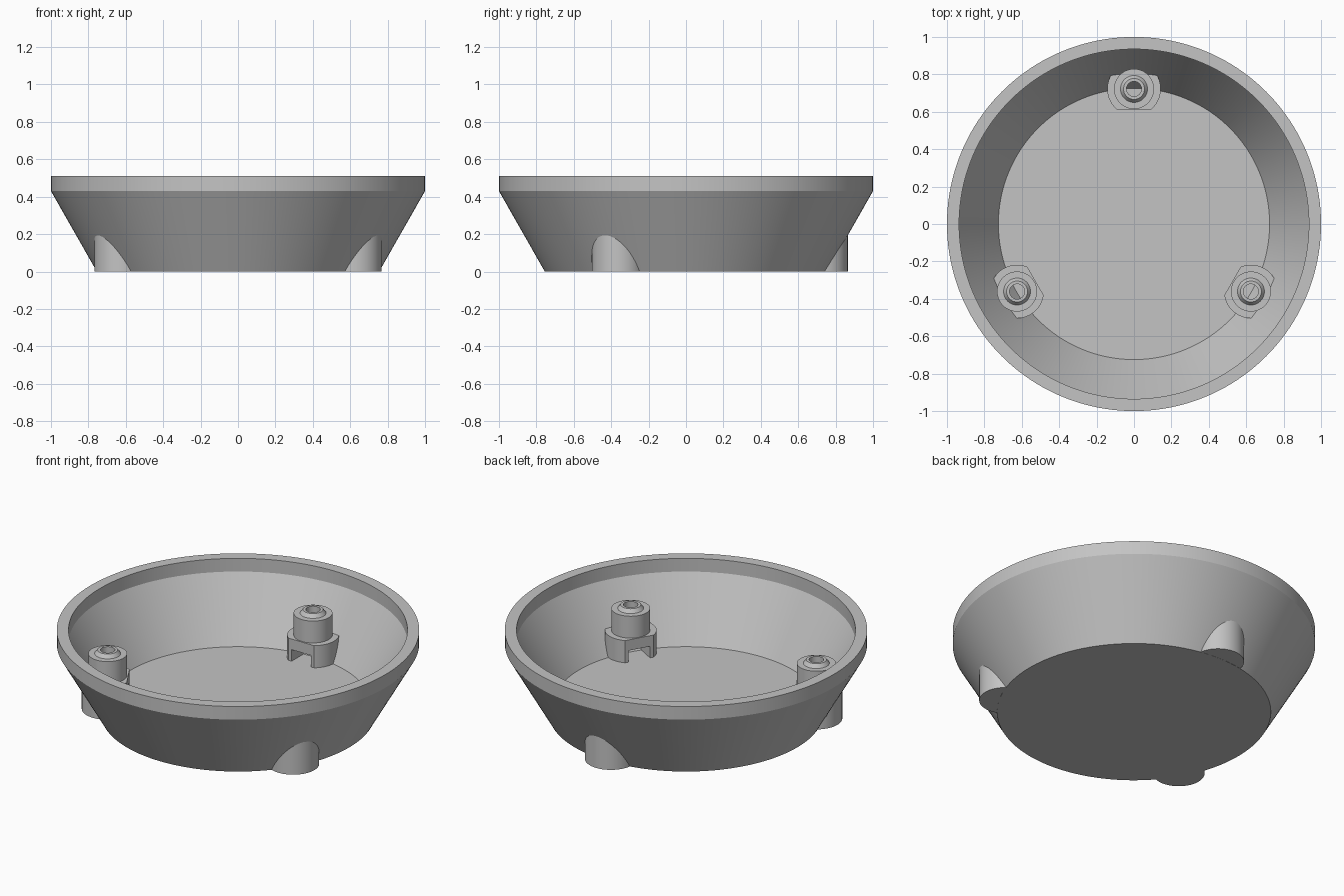
import bpy
import bmesh
from math import cos, sin, pi, radians
from mathutils import Matrix, Vector

cube = bpy.data.objects.get("Cube")
if cube:
    bpy.data.objects.remove(cube, do_unlink=True)

grey = bpy.data.materials.new("plain grey")
grey.use_nodes = True
COLOUR = (0.55, 0.55, 0.55, 1)
grey.diffuse_color = COLOUR
grey.node_tree.nodes["Principled BSDF"].inputs["Base Color"].default_value = COLOUR

POST_R = 0.722      # distance of the posts from the centre
FLOOR = 0.07        # height of the bowl floor


def finish(bm, name):
    bmesh.ops.remove_doubles(bm, verts=bm.verts, dist=1e-5)
    bmesh.ops.recalc_face_normals(bm, faces=bm.faces)
    mesh = bpy.data.meshes.new(name)
    bm.to_mesh(mesh)
    bm.free()
    mesh.materials.append(grey)
    obj = bpy.data.objects.new(name, mesh)
    bpy.context.collection.objects.link(obj)
    return obj


def smooth(obj):
    bpy.ops.object.select_all(action="DESELECT")
    obj.select_set(True)
    bpy.context.view_layer.objects.active = obj
    bpy.ops.object.shade_smooth_by_angle(angle=radians(25))


def lathe(name, profile, steps, closed=False):
    """Spin a (radius, height) profile around z."""
    bm = bmesh.new()
    verts = [bm.verts.new((r, 0, z)) for r, z in profile]
    pairs = list(zip(verts, verts[1:]))
    if closed:
        pairs.append((verts[-1], verts[0]))
    edges = [bm.edges.new(p) for p in pairs]
    bmesh.ops.spin(bm, geom=verts + edges, cent=(0, 0, 0), axis=(0, 0, 1),
                   angle=2 * pi, steps=steps, use_duplicate=False)
    return finish(bm, name)


def prism(name, outline, z0, z1):
    """Extrude a flat outline from z0 to z1."""
    bm = bmesh.new()
    face = bm.faces.new([bm.verts.new((x, y, z0)) for x, y in outline])
    top = bmesh.ops.extrude_face_region(bm, geom=[face])["geom"]
    bmesh.ops.translate(bm, vec=Vector((0, 0, z1 - z0)),
                        verts=[v for v in top if isinstance(v, bmesh.types.BMVert)])
    return finish(bm, name)


def circle(r, n=64):
    return [(r * cos(2 * pi * i / n), r * sin(2 * pi * i / n)) for i in range(n)]


def cut(obj, cutter):
    mod = obj.modifiers.new("cut", "BOOLEAN")
    mod.operation = "DIFFERENCE"
    mod.solver = "EXACT"
    mod.object = cutter
    cutter.hide_render = True
    with bpy.context.temp_override(object=obj, active_object=obj):
        bpy.ops.object.modifier_apply(modifier=mod.name)
    bpy.data.objects.remove(cutter, do_unlink=True)


# Flared bowl with an upright rim
bowl = lathe("bowl", [(0, 0), (0.755, 0), (1, 0.43), (1, 0.51), (0.935, 0.51),
                      (0.935, 0.43), (0.725, FLOOR), (0, FLOOR)], 160)
smooth(bowl)

# Foot: round column flattened on the side facing the centre (local -y)
flat = -0.115
foot = prism("foot", [(x, y) for x, y in circle(0.143, 96) if y > flat], 0.0005, 0.205)
# Slot opening towards the centre, and the screw bore above it
slot_r = 0.065
slot = [(-slot_r, -0.2), (slot_r, -0.2), (slot_r, 0.035),
        (0, slot_r + 0.005), (-slot_r, 0.035)]
cut(foot, prism("slot_cutter", slot, FLOOR, 0.14))
cut(foot, prism("bore_cutter", circle(0.04, 48), 0.1, 0.3))
smooth(foot)

# Boss: cylinder with a tapered collar around the bore
boss = lathe("boss", [(0.04, 0.2), (0.107, 0.2), (0.107, 0.338), (0.072, 0.338),
                      (0.056, 0.36), (0.04, 0.36)], 64, closed=True)
smooth(boss)

# Three posts evenly spaced around the bowl
for part in (foot, boss):
    base_name = part.name
    for i, place in enumerate(("back", "right", "left")):
        obj = part if i == 0 else part.copy()
        obj.name = place + "_" + base_name
        if i:
            bpy.context.collection.objects.link(obj)
        obj.matrix_world = (Matrix.Rotation(i * 2 * pi / 3, 4, "Z")
                            @ Matrix.Translation((0, POST_R, 0)))
